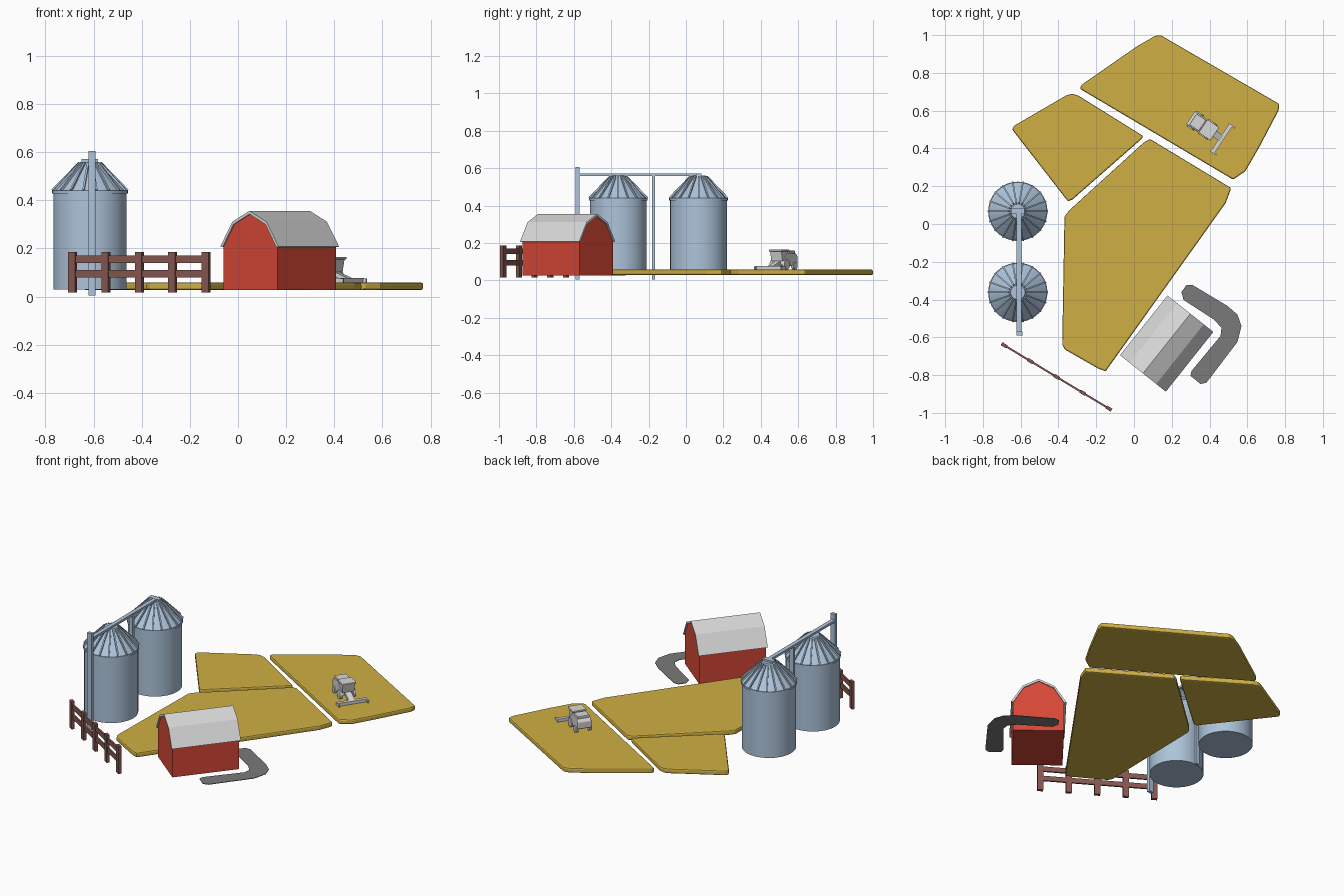
import bpy, bmesh
from math import pi, cos, sin, atan2, hypot, radians
from mathutils import Matrix, Vector

if "Cube" in bpy.data.objects:
    bpy.data.objects.remove(bpy.data.objects["Cube"])


def material(name, rgb):
    m = bpy.data.materials.new(name)
    m.use_nodes = True
    m.diffuse_color = (*rgb, 1)
    m.node_tree.nodes["Principled BSDF"].inputs["Base Color"].default_value = (*rgb, 1)
    return m


RED = material("barn red", (0.68, 0.065, 0.037))
GOLD = material("wheat gold", (0.63, 0.43, 0.058))
ROAD = material("road grey", (0.195, 0.195, 0.195))
PALE = material("pale grey", (0.69, 0.69, 0.69))
BROWN = material("fence brown", (0.24, 0.098, 0.08))
STEEL = material("silo steel", (0.42, 0.55, 0.70))


def finish(name, bm, mat, matrix=Matrix(), smooth=False, bevel=0):
    bmesh.ops.recalc_face_normals(bm, faces=bm.faces)
    mesh = bpy.data.meshes.new(name)
    bm.to_mesh(mesh)
    bm.free()
    mesh.materials.append(mat)
    ob = bpy.data.objects.new(name, mesh)
    bpy.context.collection.objects.link(ob)
    ob.matrix_world = matrix
    if bevel:
        mod = ob.modifiers.new("bevel", "BEVEL")
        mod.width = bevel
        mod.segments = 2
    if smooth:
        bpy.ops.object.select_all(action="DESELECT")
        ob.select_set(True)
        bpy.context.view_layer.objects.active = ob
        bpy.ops.object.shade_smooth_by_angle(angle=radians(30))
    return ob


def box(name, size, loc, mat, matrix=Matrix(), bevel=0):
    bm = bmesh.new()
    bmesh.ops.create_cube(bm, size=1)
    bmesh.ops.scale(bm, vec=size, verts=bm.verts)
    return finish(name, bm, mat, matrix @ Matrix.Translation(loc), bevel=bevel)


def prism(name, outline, low, high, mat, matrix=Matrix(), bevel=0):
    bm = bmesh.new()
    face = bm.faces.new([bm.verts.new((x, y, low)) for x, y in outline])
    new = bmesh.ops.extrude_face_region(bm, geom=[face])["geom"]
    bmesh.ops.translate(bm, vec=(0, 0, high - low),
                        verts=[v for v in new if isinstance(v, bmesh.types.BMVert)])
    return finish(name, bm, mat, matrix, bevel=bevel)


def cone(name, r1, r2, low, high, mat, matrix=Matrix(), sides=40):
    bm = bmesh.new()
    bmesh.ops.create_cone(bm, cap_ends=True, segments=sides, radius1=r1, radius2=r2, depth=high - low)
    return finish(name, bm, mat, matrix @ Matrix.Translation((0, 0, (low + high) / 2)), smooth=True)


# Wheat fields
fields = {
    "back_field": [(0.14, 1.0), (0.77, 0.635), (0.765, 0.6), (0.665, 0.41), (0.59, 0.28),
                   (0.525, 0.235), (-0.285, 0.715), (-0.28, 0.735), (0.015, 0.94), (0.11, 0.995)],
    "left_field": [(-0.33, 0.69), (-0.295, 0.68), (0.05, 0.465), (0.04, 0.45), (-0.325, 0.13),
                   (-0.35, 0.12), (-0.645, 0.5), (-0.635, 0.52), (-0.36, 0.68)],
    "front_field": [(0.085, 0.45), (0.515, 0.19), (0.485, 0.11), (-0.15, -0.78), (-0.19, -0.765),
                    (-0.365, -0.665), (-0.38, -0.64), (-0.368, 0.04), (-0.34, 0.075), (0.05, 0.43)],
}
for name, outline in fields.items():
    prism(name, outline, 0.028, 0.058, GOLD, bevel=0.008)

# Curved yard road
road = [(0.31, -0.323), (0.495, -0.434), (0.548, -0.48), (0.569, -0.54), (0.548, -0.624),
        (0.384, -0.84), (0.352, -0.847), (0.299, -0.804), (0.304, -0.778), (0.458, -0.593),
        (0.463, -0.55), (0.426, -0.508), (0.262, -0.402), (0.251, -0.36), (0.278, -0.323)]
prism("yard_road", road, 0.027, 0.03, ROAD)

# Barn with gambrel roof
barn = (Matrix.Translation((0.173, -0.633, 0)) @ Matrix.Rotation(radians(-38.5), 4, "Z")
        @ Matrix.Rotation(pi / 2, 4, "X"))
inner = [(-0.143, 0.205), (-0.085, 0.3), (0, 0.343), (0.085, 0.3), (0.143, 0.205)]
outer = [(0.155, 0.208), (0.09, 0.311), (0, 0.356), (-0.09, 0.311), (-0.155, 0.208)]
prism("barn_walls", [(-0.143, 0.027)] + inner + [(0.143, 0.027)], -0.195, 0.195, RED, barn)
prism("barn_roof", inner + outer, -0.202, 0.202, PALE, barn)

# Silos with ribbed conical roofs
slope = Vector((0.045 - 0.157, 0, 0.555 - 0.44))
for label, y in (("front", -0.362), ("back", 0.067)):
    at = Matrix.Translation((-0.615, y, 0))
    cone(label + "_silo_body", 0.152, 0.152, 0.03, 0.435, STEEL, at)
    cone(label + "_silo_eave", 0.157, 0.157, 0.428, 0.44, STEEL, at)
    cone(label + "_silo_roof", 0.155, 0.04, 0.438, 0.555, STEEL, at)
    cone(label + "_silo_cap", 0.045, 0.038, 0.548, 0.56, STEEL, at)
    for i in range(18):
        turn = at @ Matrix.Rotation(i * pi / 9, 4, "Z") @ Matrix.Translation((0.1, 0, 0.4975))
        tilt = Matrix.Rotation(-atan2(slope.z, slope.x), 4, "Y")
        box(label + "_silo_rib", (slope.length, 0.008, 0.012), (0, 0, 0), STEEL, turn @ tilt)

# Grain elevator and conveyor
box("elevator_leg", (0.03, 0.02, 0.6), (-0.606, -0.58, 0.305), STEEL)
box("conveyor_post", (0.025, 0.016, 0.56), (-0.606, -0.174, 0.285), STEEL)
box("conveyor", (0.025, 0.65, 0.014), (-0.609, -0.255, 0.564), STEEL)
box("conveyor_outlet", (0.07, 0.03, 0.012), (-0.616, 0.068, 0.566), STEEL)

# Rail fence
start, end = Vector((-0.687, -0.642, 0)), Vector((-0.133, -0.977, 0))
run = end - start
line = Matrix.Translation(start) @ Matrix.Rotation(atan2(run.y, run.x), 4, "Z")
for i in range(5):
    box("fence_post", (0.033, 0.018, 0.17), (run.length * i / 4, 0, 0.101), BROWN, line)
for z in (0.095, 0.155):
    box("fence_rail", (run.length, 0.01, 0.03), (run.length / 2, 0, z), BROWN, line)

# Combine harvester, nose along its own x
tractor = Matrix.Translation((0.3, 0.563, 0.058)) @ Matrix.Rotation(radians(-34), 4, "Z")
side = tractor @ Matrix.Rotation(pi / 2, 4, "X")
hull = [(0, 0.03), (0, 0.07), (0.012, 0.085), (0.09, 0.09), (0.13, 0.05), (0.13, 0.022), (0.02, 0.02)]
prism("harvester_hull", hull, -0.042, 0.042, PALE, side, bevel=0.004)
cab = [(0.088, 0.045), (0.09, 0.098), (0.148, 0.098), (0.138, 0.045)]
prism("harvester_cab", cab, -0.036, 0.036, PALE, side)
box("harvester_cab_roof", (0.075, 0.085, 0.01), (0.117, 0, 0.102), PALE, tractor, bevel=0.003)
box("grain_tank", (0.06, 0.07, 0.016), (0.045, 0, 0.093), PALE, tractor, bevel=0.003)
feeder = [(0.12, 0.03), (0.12, 0.05), (0.2, 0.018), (0.2, 0.004)]
prism("feeder_chute", feeder, -0.018, 0.018, PALE, side)
box("harvester_header", (0.022, 0.18, 0.018), (0.198, 0, 0.01), PALE, tractor)
for s in (-1, 1):
    box("header_divider", (0.04, 0.008, 0.016), (0.205, s * 0.086, 0.009), PALE, tractor)
    for name, x, r in (("front_wheel", 0.11, 0.027), ("rear_wheel", 0.03, 0.02)):
        axle = (tractor @ Matrix.Translation((x, s * 0.04, r)) @ Matrix.Rotation(pi / 2, 4, "X"))
        cone(name, r, r, -0.008, 0.008, PALE, axle, sides=16)
